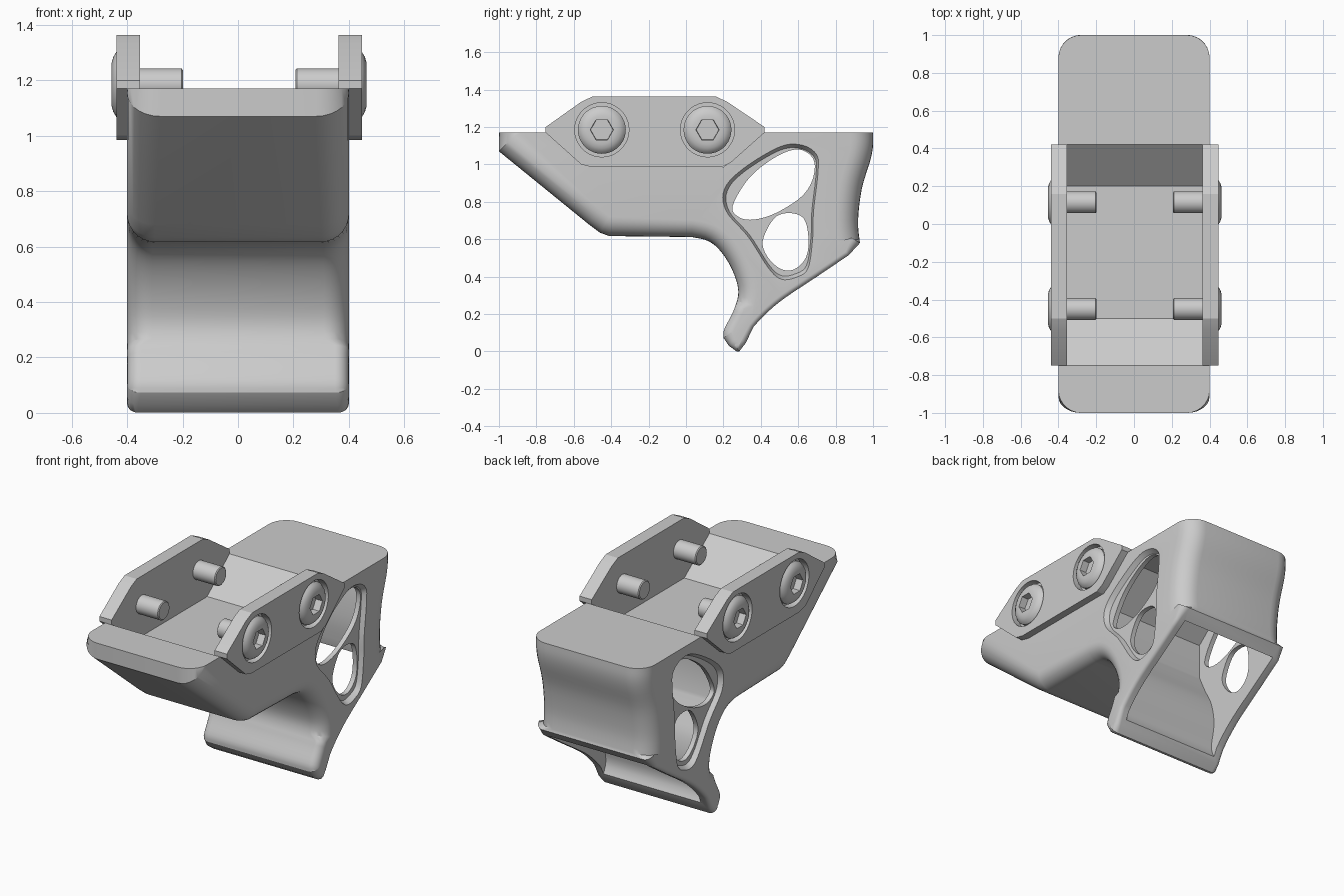
import bpy, bmesh
from math import sin, cos, pi
from mathutils import Vector

if "Cube" in bpy.data.objects:
    bpy.data.objects.remove(bpy.data.objects["Cube"])


def spline(pts, n=5, closed=False):
    """Catmull-Rom curve through (y, z) points."""
    P = [Vector(p) for p in pts]
    m, out = len(P), []
    for i in range(m if closed else m - 1):
        if closed:
            a, b, c, d = (P[(i + k) % m] for k in (-1, 0, 1, 2))
        else:
            a, b, c, d = P[max(i - 1, 0)], P[i], P[i + 1], P[min(i + 2, m - 1)]
        for k in range(n):
            t = k / n
            out.append(0.5 * (2 * b + (c - a) * t + (2 * a - 5 * b + 4 * c - d) * t * t
                              + (3 * b - a - 3 * c + d) * t ** 3))
    if not closed:
        out.append(P[-1])
    return [tuple(p) for p in out]


def loft(name, rings):
    """Skin closed rings of 3D points and cap both ends."""
    bm = bmesh.new()
    R = [[bm.verts.new(p) for p in r] for r in rings]
    for a, b in zip(R, R[1:]):
        for i in range(len(a)):
            j = (i + 1) % len(a)
            bm.faces.new((a[i], a[j], b[j], b[i]))
    bm.faces.new(R[0])
    bm.faces.new(R[-1])
    bmesh.ops.remove_doubles(bm, verts=bm.verts, dist=1e-5)
    bmesh.ops.recalc_face_normals(bm, faces=bm.faces)
    me = bpy.data.meshes.new(name)
    bm.to_mesh(me)
    bm.free()
    ob = bpy.data.objects.new(name, me)
    bpy.context.collection.objects.link(ob)
    return ob


def prism(name, pts, x0, x1, s0=1.0):
    """Extrude a (y, z) outline along x, optionally tapered at x0."""
    cy = sum(p[0] for p in pts) / len(pts)
    cz = sum(p[1] for p in pts) / len(pts)
    return loft(name, [[(x0, cy + (y - cy) * s0, cz + (z - cz) * s0) for y, z in pts],
                       [(x1, y, z) for y, z in pts]])


def activate(ob):
    bpy.ops.object.select_all(action='DESELECT')
    ob.select_set(True)
    bpy.context.view_layer.objects.active = ob


def cut(ob, cutter):
    cutter.hide_render = True
    m = ob.modifiers.new("cut", 'BOOLEAN')
    m.operation, m.solver, m.object = 'DIFFERENCE', 'EXACT', cutter
    activate(ob)
    bpy.ops.object.modifier_apply(modifier=m.name)
    bpy.data.objects.remove(cutter)


def smooth(ob, deg=32):
    activate(ob)
    bpy.ops.object.shade_smooth_by_angle(angle=deg * pi / 180)


# Grip body: side profile as (y, z, edge radius), counter-clockwise
W = 0.40
throat = spline([(0.03, .612), (.12, .59), (.19, .53), (.25, .43), (.28, .32),
                 (.255, .22), (.205, .12), (.2, .075)], 4)
back = spline([(.93, .58), (.92, .7), (.94, .87), (.985, 1.02), (1, 1.1), (1, 1.17)], 4)
heel = spline([(.36, .13), (.42, .195), (.52, .28), (.70, .4), (.87, .515)], 3)
profile = [(-.75, 1.17, 0), (-1, 1.17, .12), (-1, 1.07, .12), (-.52, .68, .1),
           (-.46, .635, .1), (-.41, .617, .1)]
profile += [(y, z, .09 if z > .25 else .05) for y, z in throat]
profile += [(.23, .035, .04), (.27, .008, .04), (.285, .008, .04), (.32, .05, .03)]
profile += [(y, z, .025) for y, z in heel]
profile += [(y, z, .05 if z < .6 else .12) for y, z in back]
profile += [(.42, 1.17, 0), (.2, .985, 0), (-.5, .985, 0)]

inward = []
for i, (y, z, r) in enumerate(profile):
    a, b = profile[i - 1], profile[(i + 1) % len(profile)]
    t = Vector((b[0] - a[0], b[1] - a[1])).normalized()
    n = Vector((-t.y, t.x))
    if z > 1.16:                       # keep the top flat
        n = Vector((-1 if y > 0 else 1, 0))
    inward.append(n)

half = []
for k in range(8):
    a = k / 7 * pi / 2
    half.append([(W - r + r * sin(a), y + n.x * r * (1 - cos(a)), z + n.y * r * (1 - cos(a)))
                 for (y, z, r), n in zip(profile, inward)])
rings = [[(-x, y, z) for x, y, z in r] for r in reversed(half)] + half
body = loft("grip_body", rings)
# base drops to the ground plane
low = min(v.co.z for v in body.data.vertices)
for v in body.data.vertices:
    if v.co.z < .1:
        v.co.z -= low * (1 - v.co.z / .1)

# Hollow inside, open along the lower back slope
front_wall = spline([(.345, .06), (.31, .15), (.335, .3), (.31, .45), (.25, .57), (.2, .68)], 4)
cavity = front_wall + [(.2, .9), (.43, 1.1), (.93, 1.1)]
cavity += spline([(.9, 1.0), (.875, .87), (.86, .7), (.87, .55)], 4) + [(.9, .4), (.5, .1)]
cut(body, prism("cavity_cutter", cavity, -.34, .34))

# Side recesses and lightening holes
recess = spline([(.2, .87), (.3, .98), (.5, 1.1), (.62, 1.11), (.7, 1.06), (.71, .97),
                 (.685, .75), (.68, .6), (.655, .44), (.59, .39), (.51, .38), (.44, .44),
                 (.33, .61), (.21, .75)], 5, True)
upper = spline([(.25, .78), (.28, .72), (.36, .705), (.48, .74), (.62, .83), (.68, .93),
                (.68, 1.03), (.6, 1.08), (.48, 1.04), (.34, .93)], 5, True)
lower = spline([(.41, .59), (.44, .5), (.51, .44), (.58, .44), (.64, .5), (.655, .6),
                (.63, .71), (.55, .74), (.47, .71)], 5, True)
for s in (-1, 1):
    cut(body, prism("recess_cutter", recess, s * .37, s * .41, .93))
for hole in (upper, lower):
    cut(body, prism("hole_cutter", hole, -.6, .6))
smooth(body)

# Clamp plates with counterbored screws
plate = [(-.75, 1.2), (-.56, 1.335), (-.5, 1.363), (.16, 1.363), (.22, 1.335), (.42, 1.2),
         (.42, 1.17), (.24, 1.01), (.19, .985), (-.5, .985), (-.56, 1.0), (-.75, 1.17)]
N, SHIFT, SZ = 36, .004, 1.185


def circle(cy, r, hexed=False):
    pts = []
    for i in range(N):
        a = 2 * pi * i / N
        q = r * cos(pi / 6) / cos(a % (pi / 3) - pi / 6) if hexed else r
        pts.append((cy + q * cos(a), SZ + q * sin(a)))
    return pts


# (x, radius, hexagonal) from shaft tip to socket floor
screw = [(.203, .052, 0), (.208, .058, 0), (.39, .058, 0), (.39, .128, 0), (.428, .128, 0),
         (.444, .116, 0), (.454, .099, 0), (.460, .078, 0), (.460, .062, 1), (.415, .06, 1)]
for s, side in ((-1, "left"), (1, "right")):
    p = prism(side + "_clamp_plate", plate, s * .358 + SHIFT, s * .443 + SHIFT)
    for cy, end in ((-.45, "front"), (.115, "rear")):
        cut(p, prism("bore_cutter", circle(cy, .145), s * .395 + SHIFT, s * .5))
        sc = loft(f"{side}_{end}_screw",
                  [[(s * x + SHIFT, y, z) for y, z in circle(cy, r, h)] for x, r, h in screw])
        smooth(sc)
    smooth(p, 20)
